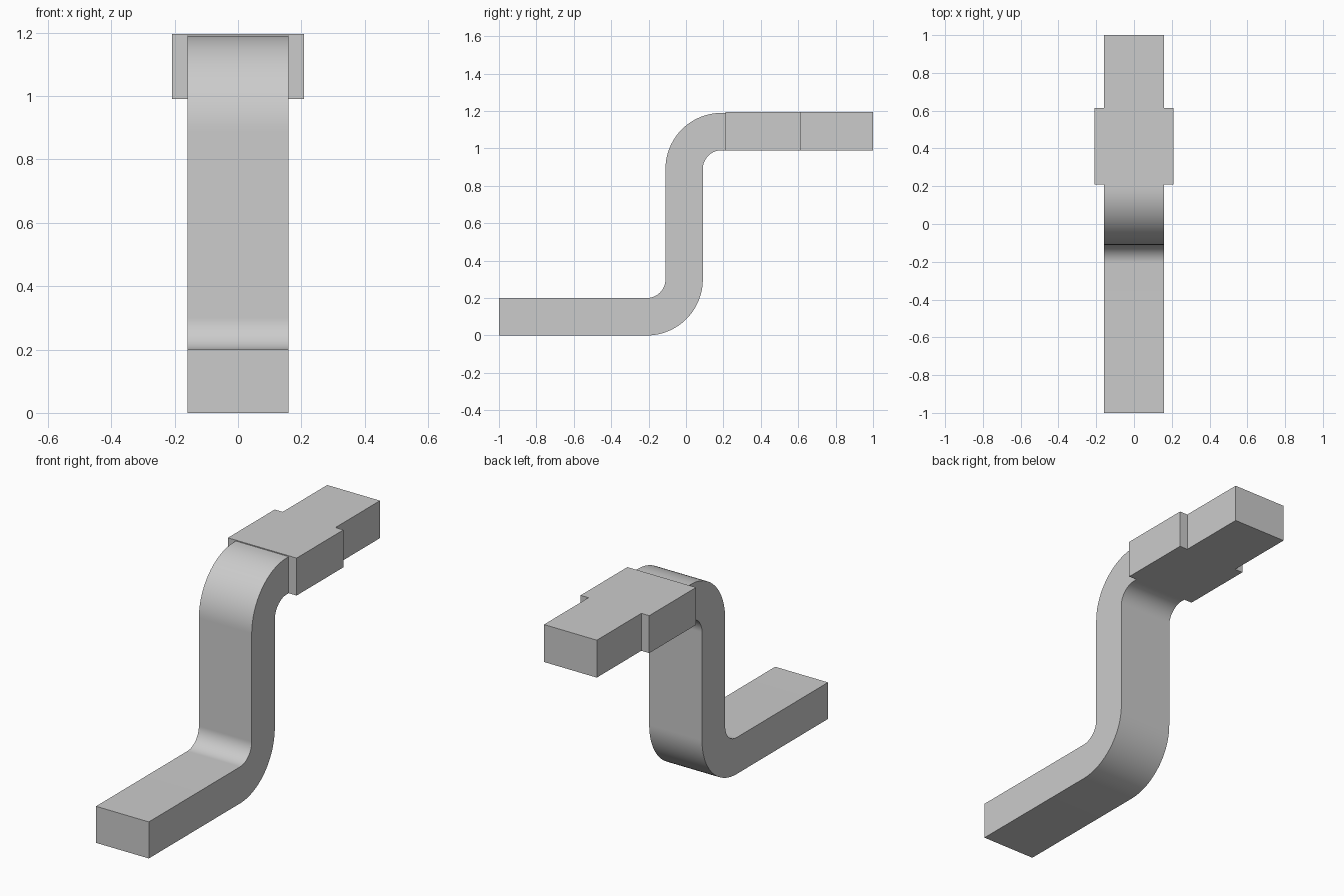
import bpy
import bmesh
from math import sin, cos, pi, radians

cube = bpy.data.objects.get("Cube")
if cube:
    bpy.data.objects.remove(cube, do_unlink=True)

# Plain grey finish
grey = bpy.data.materials.new("plain grey")
grey.use_nodes = True
colour = (0.6, 0.6, 0.6, 1)
grey.diffuse_color = colour
grey.node_tree.nodes["Principled BSDF"].inputs["Base Color"].default_value = colour


def extrude_outline(name, points, offset):
    """Extrude a closed 3D outline along offset into a solid."""
    bm = bmesh.new()
    face = bm.faces.new([bm.verts.new(p) for p in points])
    result = bmesh.ops.extrude_face_region(bm, geom=[face])
    moved = [v for v in result["geom"] if isinstance(v, bmesh.types.BMVert)]
    bmesh.ops.translate(bm, verts=moved, vec=offset)
    bmesh.ops.recalc_face_normals(bm, faces=bm.faces)
    mesh = bpy.data.meshes.new(name)
    bm.to_mesh(mesh)
    bm.free()
    mesh.materials.append(grey)
    obj = bpy.data.objects.new(name, mesh)
    bpy.context.collection.objects.link(obj)
    bpy.ops.object.select_all(action="DESELECT")
    obj.select_set(True)
    bpy.context.view_layer.objects.active = obj
    bpy.ops.object.shade_smooth_by_angle(angle=radians(30))
    return obj


def arc(centre, radius, start, end, steps=24):
    """Points (y, z) on an arc, angles in degrees."""
    angles = [radians(start + (end - start) * i / steps) for i in range(steps + 1)]
    return [(centre[0] + radius * cos(a), centre[1] + radius * sin(a)) for a in angles]


HALF_WIDTH = 0.16
INNER, OUTER = 0.1, 0.3
LOW, HIGH = (-0.21, 0.3), (0.19, 0.89)  # bend centres

# Foot, riser and both bends as one swept strip
front_edge = [(-1, 0.2)] + arc(LOW, INNER, -90, 0) + arc(HIGH, OUTER, 180, 90)
back_edge = arc(HIGH, INNER, 90, 180) + arc(LOW, OUTER, 0, -90) + [(-1, 0)]
join = [(0.21, 1.19), (0.21, 0.99)]
extrude_outline("bent_strip",
                [(-HALF_WIDTH, y, z) for y, z in front_edge + join + back_edge],
                (2 * HALF_WIDTH, 0, 0))

# Upper arm with a wider shoulder
half = [(0.208, 0.21), (0.208, 0.615), (HALF_WIDTH, 0.615), (HALF_WIDTH, 1)]
outline = half + [(-x, y) for x, y in reversed(half)]
extrude_outline("upper_arm", [(x, y, 0.99) for x, y in outline], (0, 0, 0.205))
